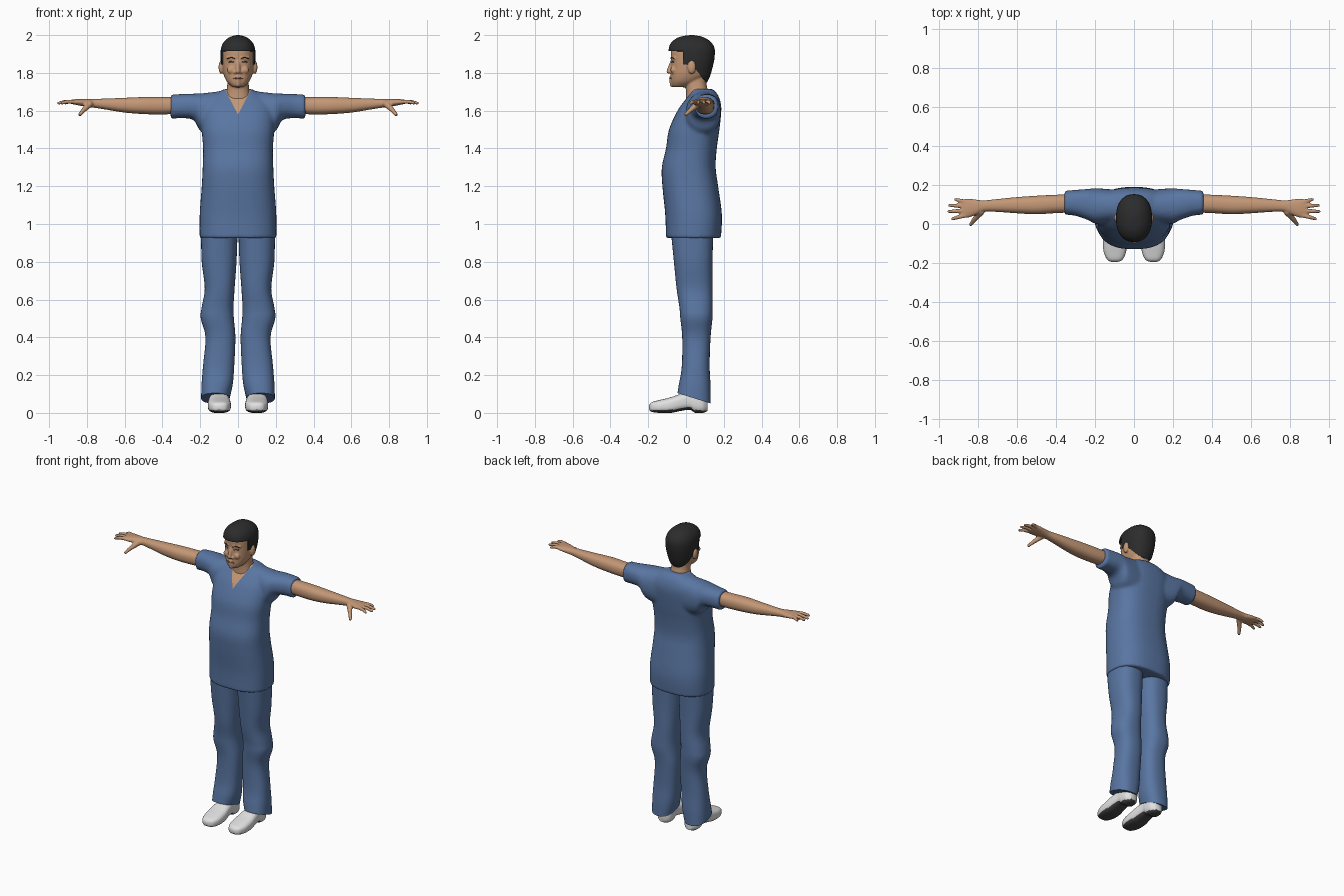
import bpy, bmesh, math
from mathutils import Vector, Matrix

cube = bpy.data.objects.get("Cube")
if cube:
    bpy.data.objects.remove(cube, do_unlink=True)


def material(name, r, g, b):
    m = bpy.data.materials.new(name)
    m.use_nodes = True
    m.diffuse_color = (r, g, b, 1)
    m.node_tree.nodes["Principled BSDF"].inputs["Base Color"].default_value = (r, g, b, 1)
    return m


BLUE = material("blue cloth", .10, .18, .36)
SKIN = material("skin", .55, .31, .18)
HAIR = material("black hair", .025, .025, .025)
WHITE = material("white leather", .75, .75, .75)
SOLE = material("dark sole", .06, .06, .06)
LIPS = material("lips", .36, .15, .10)

PLACE = {"x": lambda u, v, w: (w, u, v),
         "y": lambda u, v, w: (u, w, v),
         "z": lambda u, v, w: (u, v, w)}


def loft(bm, axis, sections, power=2.3, sides=40, steps=5):
    """Smooth loft through sections (position, u0, u1, v0, v1) along an axis."""
    pts = [Vector(s) for s in sections]
    pts = [pts[0]] + pts + [pts[-1]]
    rows = []
    for a, b, c, d in zip(pts, pts[1:], pts[2:], pts[3:]):
        for i in range(steps):
            t = i / steps
            rows.append(b + (c - a) * (t / 2) + (a * 2 - b * 5 + c * 4 - d) * (t * t / 2)
                        + (b * 3 - a - c * 3 + d) * (t ** 3 / 2))
    rows.append(pts[-1])
    rings = []
    for w, u0, u1, v0, v1 in rows:
        ring = []
        for k in range(sides):
            angle = math.tau * k / sides
            c, s = math.cos(angle), math.sin(angle)
            u = (u0 + u1) / 2 + (u1 - u0) / 2 * math.copysign(abs(c) ** (2 / power), c)
            v = (v0 + v1) / 2 + (v1 - v0) / 2 * math.copysign(abs(s) ** (2 / power), s)
            ring.append(bm.verts.new(PLACE[axis](u, v, w)))
        rings.append(ring)
    for lo, hi in zip(rings, rings[1:]):
        for k in range(sides):
            n = (k + 1) % sides
            bm.faces.new((lo[k], lo[n], hi[n], hi[k]))
    bm.faces.new(rings[0])
    bm.faces.new(rings[-1])
    bmesh.ops.recalc_face_normals(bm, faces=bm.faces[:])


def tall(rows):
    """Sections along z, symmetric in x, from (z, half width, front, back)."""
    return [(z, -w, w, f, b) for z, w, f, b in rows]


def ball(bm, centre, size):
    m = Matrix.Translation(centre) @ Matrix.Diagonal((*size, 1))
    bmesh.ops.create_uvsphere(bm, u_segments=16, v_segments=10, radius=1, matrix=m)


def capsule(bm, p, q, r1, r2):
    """Tapered rod from p to q with round ends."""
    ball(bm, p, (r1, r1, r1))
    ball(bm, q, (r2, r2, r2))
    turn = (q - p).to_track_quat("Z", "Y").to_matrix().to_4x4()
    bmesh.ops.create_cone(bm, cap_ends=True, segments=16, radius1=r1, radius2=r2,
                          depth=(q - p).length, matrix=Matrix.Translation((p + q) / 2) @ turn)


def finish(name, bm, mats, voxel=0, smooth=0, mirror=False, thick=0):
    """Fuse, soften and mirror the geometry, then store it as an object."""
    raw = bpy.data.meshes.new(name)
    bm.to_mesh(raw)
    bm.free()
    ob = bpy.data.objects.new(name, raw)
    bpy.context.collection.objects.link(ob)
    if voxel:
        mod = ob.modifiers.new("fuse", "REMESH")
        mod.mode, mod.voxel_size = "VOXEL", voxel
    if smooth:
        mod = ob.modifiers.new("soften", "SMOOTH")
        mod.factor, mod.iterations = .5, smooth
    if thick:
        mod = ob.modifiers.new("thickness", "SOLIDIFY")
        mod.thickness, mod.offset = thick, -1
    if mirror:
        ob.modifiers.new("mirror", "MIRROR").use_mirror_merge = False
    baked = bpy.data.meshes.new_from_object(ob.evaluated_get(bpy.context.evaluated_depsgraph_get()))
    ob.modifiers.clear()
    ob.data = baked
    bpy.data.meshes.remove(raw)
    baked.name = name
    baked.materials.clear()
    for m in mats:
        baked.materials.append(m)
    baked.shade_smooth()
    baked.set_sharp_from_angle(angle=math.radians(50))
    return ob


# Shirt: torso and short sleeves fused together
bm = bmesh.new()
loft(bm, "z", tall([(.925, .203, -.106, .185), (1.05, .203, -.11, .19), (1.2, .192, -.125, .17),
                    (1.3, .187, -.128, .157), (1.4, .185, -.106, .163), (1.5, .192, -.09, .177),
                    (1.6, .19, -.045, .187), (1.65, .17, -.01, .182), (1.69, .12, .02, .165),
                    (1.715, .07, .03, .14)]), power=2.5)
for side in (1, -1):
    loft(bm, "x", [(side * x, *rest) for x, *rest in
                   [(.08, .01, .175, 1.46, 1.705), (.19, .0, .183, 1.485, 1.692),
                    (.235, .02, .18, 1.55, 1.69), (.3, .042, .175, 1.56, 1.688),
                    (.357, .048, .17, 1.557, 1.685)]])
shirt = finish("shirt", bm, [BLUE, SKIN], voxel=.01, smooth=4)

# V neck: cut along two slanted planes and colour the opening
bm = bmesh.new()
bm.from_mesh(shirt.data)
slope = 1.9
for side in (1, -1):
    bmesh.ops.bisect_plane(bm, geom=bm.verts[:] + bm.edges[:] + bm.faces[:], dist=1e-5,
                           plane_co=(0, 0, 1.58), plane_no=(side * slope, 0, -1))
for f in bm.faces:
    c = f.calc_center_median()
    f.material_index = int(c.y < .07 and c.z - 1.58 > abs(c.x) * slope)
bm.to_mesh(shirt.data)
bm.free()

# Trousers: one leg with a slanted hem, mirrored
bm = bmesh.new()
loft(bm, "z", [(.075, .045, .195, -.045, .13), (.15, .028, .193, -.036, .13),
               (.25, .02, .185, -.022, .125), (.4, .014, .172, -.02, .13),
               (.5, .022, .197, -.03, .14), (.56, .024, .192, -.035, .141),
               (.66, .018, .176, -.05, .14), (.8, .008, .192, -.064, .14),
               (.96, .002, .196, -.08, .145)], power=2.4)
for v in bm.verts:
    if v.co.z < .2:
        v.co.z -= (v.co.y - .05) * .5 * (1 - v.co.z / .2)
finish("trousers", bm, [BLUE], mirror=True)

# Shoes: white uppers with dark undersides
bm = bmesh.new()
loft(bm, "y", [(-.195, .085, .115, .018, .04), (-.182, .058, .138, .006, .056),
               (-.14, .04, .156, 0, .068), (-.08, .038, .16, 0, .083),
               (-.03, .044, .156, .01, .1), (.02, .05, .15, .016, .11),
               (.05, .048, .15, 0, .11), (.09, .052, .146, 0, .1),
               (.115, .075, .125, .01, .08)], power=2.8)
for v in bm.verts:
    v.co.z = max(v.co.z, 0)
shoes = finish("shoes", bm, [WHITE, SOLE], mirror=True)
for p in shoes.data.polygons:
    p.material_index = int(p.normal.z < -.6 and p.center.z < .03)

# Arms: bare forearm, palm, four fingers and thumb
bm = bmesh.new()
loft(bm, "x", [(.3, .06, .152, 1.585, 1.67), (.4, .056, .15, 1.58, 1.672), (.5, .05, .145, 1.582, 1.672),
               (.6, .055, .138, 1.59, 1.668), (.7, .062, .128, 1.606, 1.664),
               (.77, .063, .121, 1.617, 1.662), (.81, .047, .125, 1.622, 1.662),
               (.855, .032, .13, 1.63, 1.661), (.885, .036, .124, 1.637, 1.657)])
for y0, y1, tip in ((.044, .026, .932), (.068, .064, .95), (.092, .096, .947), (.114, .126, .915)):
    middle = Vector(((.875 + tip) / 2, (y0 + y1) / 2, 1.648))
    capsule(bm, Vector((.865, y0, 1.647)), middle, .0115, .0105)
    capsule(bm, middle, Vector((tip, y1, 1.64)), .0105, .008)
knuckle = Vector((.818, .024, 1.603))
capsule(bm, Vector((.785, .062, 1.635)), knuckle, .018, .0125)
capsule(bm, knuckle, Vector((.837, -.002, 1.579)), .0125, .009)
finish("arms", bm, [SKIN], voxel=.005, smooth=2, mirror=True)

# Head: skull, neck, nose, chin, ears, cheeks and brow fused together
bm = bmesh.new()
loft(bm, "z", tall([(1.724, .026, -.066, -.01), (1.735, .042, -.075, .03), (1.755, .06, -.08, .07),
                    (1.785, .074, -.081, .11), (1.82, .081, -.079, .128), (1.87, .084, -.079, .137),
                    (1.92, .082, -.08, .137), (1.96, .066, -.063, .118), (1.985, .03, -.02, .075)]))
loft(bm, "z", tall([(1.6, .08, .0, .14), (1.66, .072, .0, .13), (1.7, .062, .0, .118),
                    (1.75, .056, -.004, .108), (1.82, .056, -.005, .11)]))
capsule(bm, Vector((0, -.075, 1.86)), Vector((0, -.092, 1.808)), .009, .012)
capsule(bm, Vector((0, -.074, 1.773)), Vector((0, -.072, 1.738)), .015, .014)
for side in (1, -1):
    ball(bm, (side * .014, -.08, 1.803), (.01, .011, .008))
    ball(bm, (side * .09, .03, 1.83), (.013, .022, .036))
    ball(bm, (side * .035, -.068, 1.815), (.024, .014, .02))
    capsule(bm, Vector((side * .018, -.075, 1.879)), Vector((side * .055, -.058, 1.879)), .008, .008)
head = finish("head_and_neck", bm, [SKIN], voxel=.005, smooth=3)

# Hair: cap trimmed at the hairline, sideburns and nape
bm = bmesh.new()
loft(bm, "z", tall([(1.74, .052, .0, .106), (1.78, .073, -.05, .126), (1.83, .087, -.08, .141),
                    (1.88, .092, -.089, .151), (1.93, .09, -.091, .151), (1.965, .074, -.074, .13),
                    (1.99, .043, -.035, .09), (2.0, .008, .02, .04)]), sides=48)
TRIM = [((0, 0, 1.915), (0, 0, 1)), ((0, -.015, 0), (0, 1, 0)), ((0, 0, 1.845), (0, 0, 1)),
        ((0, .05, 0), (0, 1, 0)), ((0, .05, 1.82), (0, 1.2, 1))]
for co, no in TRIM:
    bmesh.ops.bisect_plane(bm, geom=bm.verts[:] + bm.edges[:] + bm.faces[:], dist=1e-5,
                           plane_co=co, plane_no=no)
drop = []
for f in bm.faces:
    c = f.calc_center_median()
    above = [(c - Vector(co)).dot(Vector(no)) > 0 for co, no in TRIM]
    if not (above[0] or (above[1] and above[2]) or (above[3] and above[4])) or c.z < 1.745:
        drop.append(f)
bmesh.ops.delete(bm, geom=drop, context="FACES")
finish("hair", bm, [HAIR], thick=.012)

# Face details laid on the skin
bpy.context.view_layer.update()


def stroke(name, mat, points, r, mirror):
    bm = bmesh.new()
    spots = [head.ray_cast(Vector((x, -1, z)), Vector((0, 1, 0)))[1] for x, z in points]
    for p, q in zip(spots, spots[1:]):
        capsule(bm, p, q, r, r)
    finish(name, bm, [mat], mirror=mirror)


stroke("eyebrows", HAIR, [(.018, 1.877), (.036, 1.882), (.055, 1.876)], .0025, True)
stroke("eyes", SOLE, [(.024, 1.857), (.036, 1.86), (.048, 1.858)], .003, True)
stroke("mouth", LIPS, [(-.022, 1.77), (-.008, 1.772), (.008, 1.772), (.022, 1.77)], .0035, False)
